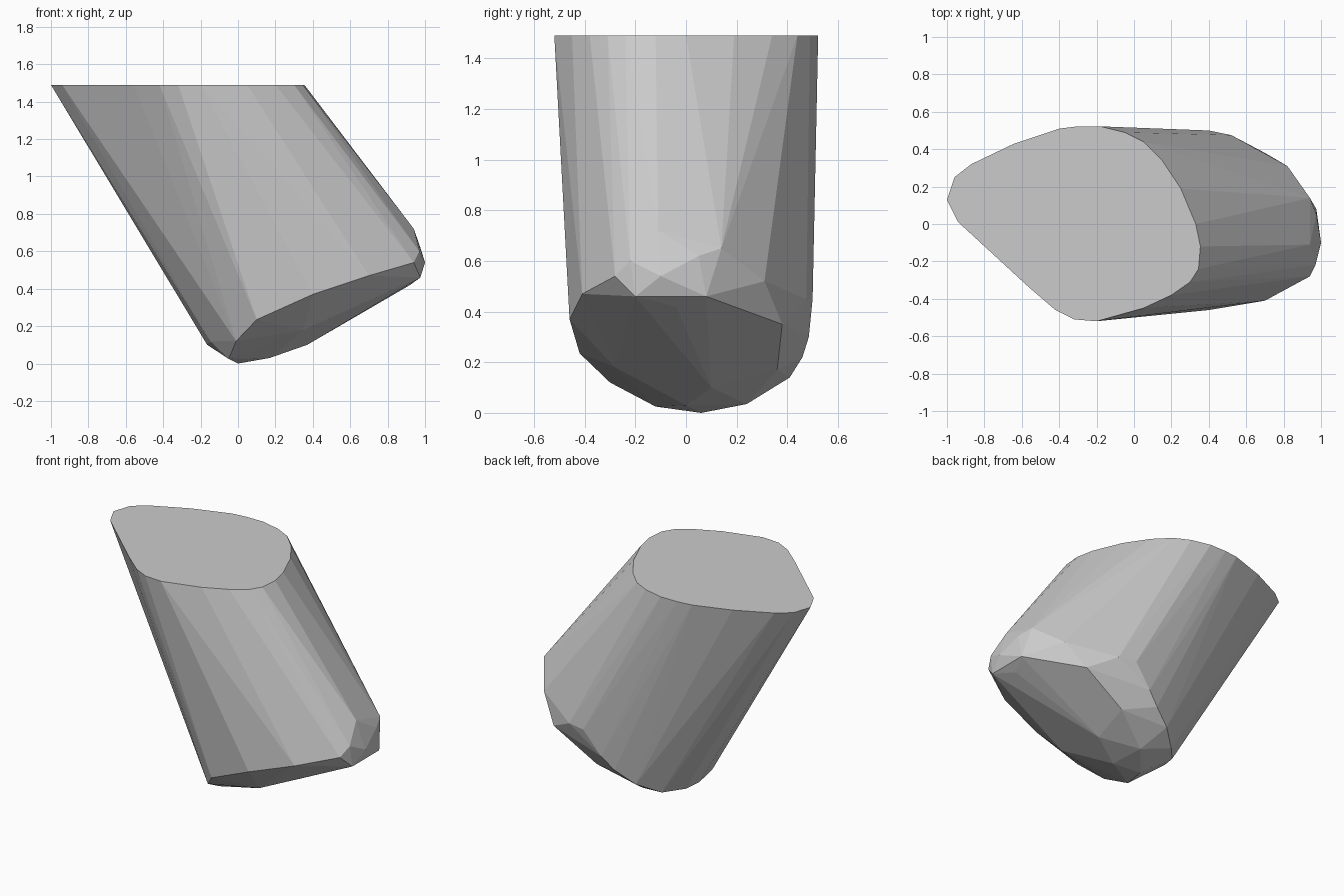
import bpy, bmesh

TOP_Z = 1.49

# flat top outline (x, y)
top = [(-1, .13), (-.96, .25), (-.87, .32), (-.64, .43), (-.4, .51), (-.3, .522),
       (-.18, .522), (-.05, .49), (.05, .44), (.15, .34), (.25, .19), (.33, 0),
       (.355, -.12), (.345, -.24), (.3, -.31), (.2, -.38), (.05, -.45),
       (-.2, -.52), (-.32, -.51), (-.42, -.46), (-.56, -.34), (-.94, .01)]

# slanted lower rim where the walls turn under (x, y, z)
rim = [(-.165, .1, .1), (-.14, .2, .09), (-.04, .31, .08), (.08, .41, .14),
       (.2, .46, .22), (.28, .485, .3), (.4, .5, .45), (.52, .475, .45),
       (.82, .31, .52), (.94, .14, .65), (.975, .05, .62), (.94, -.11, .72),
       (.97, -.22, .6), (.94, -.28, .54), (.7, -.41, .47), (.4, -.46, .37),
       (.1, -.42, .235), (-.01, -.3, .12), (-.15, -.06, .12)]

# rounded underside and nose
under = [(0, .06, 0), (-.05, -.12, .025), (.15, .24, .035), (.17, 0, .03),
         (.37, .1, .1), (.35, -.28, .18), (.4, .36, .17), (.7, .38, .35),
         (.92, -.04, .42), (.975, .08, .46), (.975, -.2, .46), (1, -.1, .54)]

# faceted body: convex skin over the three point sets
bm = bmesh.new()
for p in [(x, y, TOP_Z) for x, y in top] + rim + under:
    bm.verts.new(p)
hull = bmesh.ops.convex_hull(bm, input=bm.verts[:])
loose = [v for v in bm.verts if not v.link_faces]
bmesh.ops.delete(bm, geom=loose, context='VERTS')
bmesh.ops.dissolve_limit(bm, angle_limit=.02, verts=bm.verts[:], edges=bm.edges[:])
bmesh.ops.recalc_face_normals(bm, faces=bm.faces[:])

mesh = bpy.data.meshes.new("slanted_body")
bm.to_mesh(mesh)
bm.free()
body = bpy.data.objects.new("slanted_body", mesh)
bpy.context.collection.objects.link(body)
